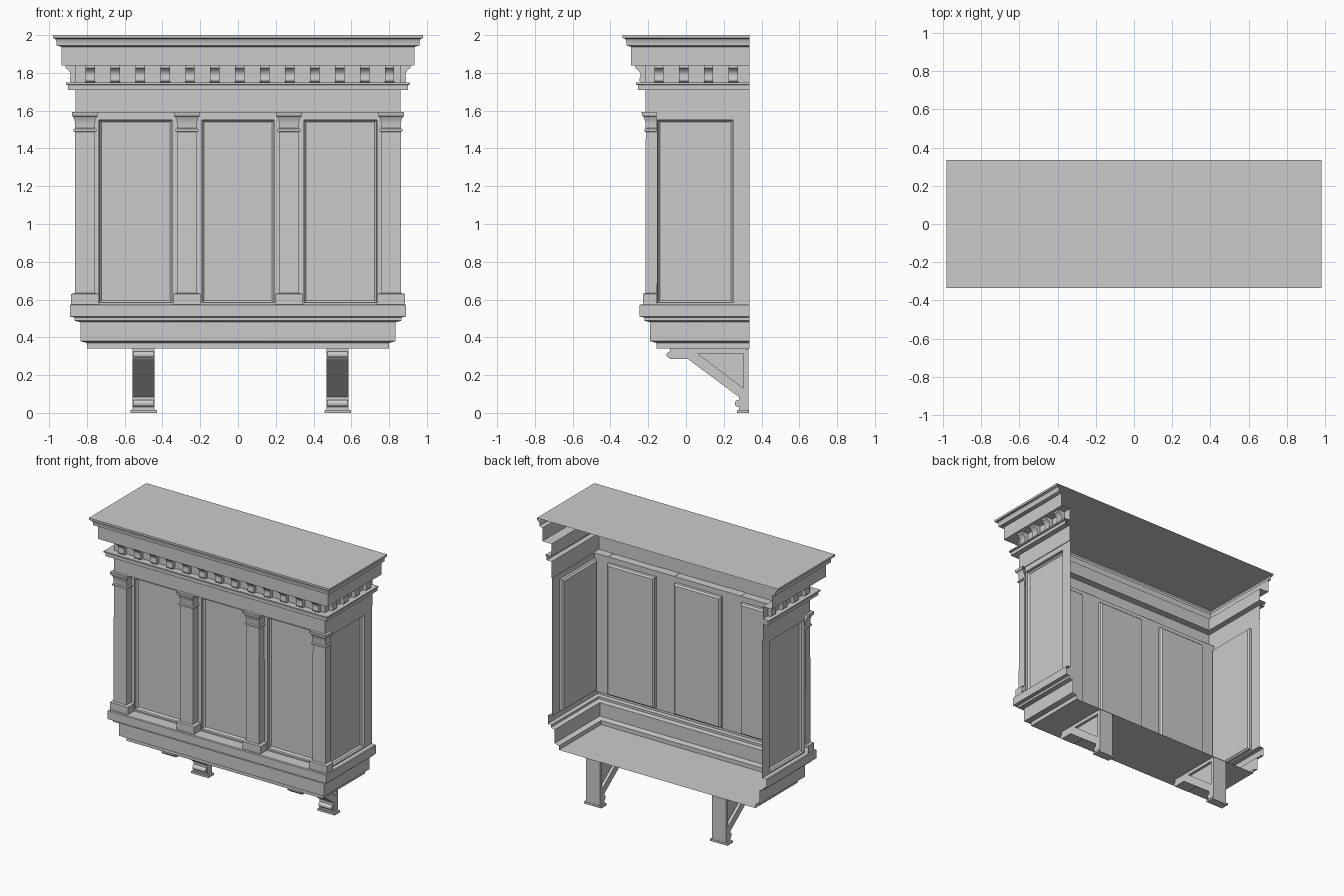
import bpy, bmesh, math
from mathutils import Matrix

cube = bpy.data.objects.get("Cube")
if cube:
    bpy.data.objects.remove(cube)

grey = bpy.data.materials.new("plain_grey")
grey.use_nodes = True
COLOUR = (0.6, 0.6, 0.6, 1)
grey.diffuse_color = COLOUR
grey.node_tree.nodes["Principled BSDF"].inputs["Base Color"].default_value = COLOUR

BACK = 0.335
WALL_X, WALL_Y = 0.855, -0.155
WALL_LOW, WALL_TOP = 0.575, 1.59
parts = []


def finish(bm, name):
    bmesh.ops.remove_doubles(bm, verts=bm.verts, dist=1e-5)
    mesh = bpy.data.meshes.new(name)
    bm.to_mesh(mesh)
    bm.free()
    mesh.materials.append(grey)
    ob = bpy.data.objects.new(name, mesh)
    bpy.context.collection.objects.link(ob)
    parts.append(ob)
    return ob


def three_sided(name, profile, cap):
    """Sweep a profile of (half width, front y, z) round three sides; the back stays open."""
    bm = bmesh.new()
    rows = [[bm.verts.new(p) for p in ((-x, BACK, z), (-x, y, z), (x, y, z), (x, BACK, z))]
            for x, y, z in profile]
    for a, b in zip(rows, rows[1:]):
        for i in range(3):
            bm.faces.new((a[i], a[i + 1], b[i + 1], b[i]))
    if cap == "top":
        bm.faces.new(rows[-1])
    else:
        bm.faces.new(rows[0][::-1])
    return finish(bm, name)


def mitred(points):
    return [(x, 0.645 - x, z) for x, z in points]


# Stepped base with its floor, and crown with its flat top
three_sided("base_moulding", mitred([
    (0.80, 0.34), (0.80, 0.37), (0.835, 0.38), (0.835, 0.48), (0.865, 0.488),
    (0.865, 0.505), (0.89, 0.51), (0.89, 0.57), (0.885, WALL_LOW)])
    + [(WALL_X, WALL_Y, WALL_LOW)], "bottom")
three_sided("crown_moulding", [(WALL_X, WALL_Y, WALL_TOP)] + mitred([
    (0.86, WALL_TOP), (0.86, 1.71), (0.90, 1.71), (0.90, 1.735), (0.91, 1.738),
    (0.91, 1.748), (0.86, 1.748), (0.86, 1.84), (0.935, 1.84), (0.935, 1.938),
    (0.96, 1.945), (0.96, 1.965), (0.967, 1.98), (0.98, 1.985), (0.98, 2.0)]), "top")


def panel_wall(name, edges, place):
    """Wall cut into columns, every second one a sunken panel."""
    bm = bmesh.new()
    heights = (WALL_LOW, 0.585, 1.55, WALL_TOP)
    panels = []
    for i, (u0, u1) in enumerate(zip(edges, edges[1:])):
        for j, (z0, z1) in enumerate(zip(heights, heights[1:])):
            f = bm.faces.new([bm.verts.new(place(u, z))
                              for u, z in ((u0, z0), (u1, z0), (u1, z1), (u0, z1))])
            if i % 2 == 1 and j == 1:
                panels.append(f)
    bmesh.ops.remove_doubles(bm, verts=bm.verts, dist=1e-5)
    for width, depth in ((0.001, -0.018), (0.015, -0.012)):
        bmesh.ops.inset_individual(bm, faces=panels, thickness=width, depth=depth)
    return finish(bm, name)


panel_wall("front_wall", (-WALL_X, -0.735, -0.35, -0.19, 0.19, 0.35, 0.735, WALL_X),
           lambda u, z: (u, WALL_Y, z))
panel_wall("right_side_wall", (-BACK, -0.25, 0.15, -WALL_Y),
           lambda u, z: (-WALL_X, -u, z))
panel_wall("left_side_wall", (WALL_Y, -0.15, 0.25, BACK),
           lambda u, z: (WALL_X, u, z))


def pilaster(x):
    """Square column built from stacked sections of (half width, front y, z)."""
    sections = [(0.073, -0.228, 0.57), (0.073, -0.228, 0.63), (0.053, -0.215, 0.635),
                (0.052, -0.213, 1.487), (0.060, -0.221, 1.49), (0.060, -0.221, 1.502),
                (0.053, -0.214, 1.507), (0.053, -0.215, 1.535), (0.057, -0.219, 1.555),
                (0.064, -0.227, 1.57), (0.069, -0.232, 1.572), (0.069, -0.235, 1.592)]
    bm = bmesh.new()
    rows = [[bm.verts.new(p) for p in ((x - w, WALL_Y, z), (x - w, y, z),
                                       (x + w, y, z), (x + w, WALL_Y, z))]
            for w, y, z in sections]
    for a, b in zip(rows, rows[1:]):
        for i in range(3):
            bm.faces.new((a[i], a[i + 1], b[i + 1], b[i]))
    bm.faces.new(rows[-1])
    finish(bm, "pilaster")


for x in (-0.81, -0.27, 0.27, 0.81):
    pilaster(x)


def prism(bm, outline, width, matrix):
    """Extrude an outline of (out, up) to a width along local x, then place it."""
    ends = [[bm.verts.new(matrix @ Matrix.Translation((s * width / 2, -o, z)).translation)
             for o, z in outline] for s in (-1, 1)]
    n = len(outline)
    bm.faces.new(ends[0])
    bm.faces.new(ends[1][::-1])
    for i in range(n):
        k = (i + 1) % n
        bm.faces.new((ends[0][k], ends[0][i], ends[1][i], ends[1][k]))


# Row of small scrolled blocks under the crown
block = [(0, 1.748), (0.022, 1.748), (0.03, 1.757), (0.031, 1.77), (0.026, 1.785),
         (0.028, 1.80), (0.038, 1.815), (0.052, 1.825), (0.052, 1.84), (0, 1.84)]
bm = bmesh.new()
for i in range(-6, 7):
    prism(bm, block, 0.05, Matrix.Translation((0.01 + i * 0.132, -0.215, 0)))
for side in (-1, 1):
    for i in range(4):
        prism(bm, block, 0.05, Matrix.Translation((side * 0.86, -0.143 + i * 0.131, 0))
              @ Matrix.Rotation(side * math.pi / 2, 4, "Z"))
bmesh.ops.recalc_face_normals(bm, faces=bm.faces)
finish(bm, "scrolled_blocks")


def box(bm, x, y0, y1, z0, z1, width):
    prism(bm, [(-y0, z0), (-y1, z0), (-y1, z1), (-y0, z1)], width, Matrix.Translation((x, 0, 0)))


def bracket(x):
    """Triangular support: open side frames, a web, a foot and two scrolls."""
    at = Matrix.Translation((x, 0, 0))
    width = 0.115
    bm = bmesh.new()
    # top rail, back post and sloping strut
    prism(bm, [(0.085, 0.285), (-0.01, 0.285), (-0.06, 0.315), (-0.31, 0.315),
               (-0.325, 0.34), (0.085, 0.34)], width, at)
    prism(bm, [(-0.28, 0.015), (-0.33, 0.015), (-0.33, 0.34), (-0.305, 0.315),
               (-0.305, 0.13), (-0.28, 0.085)], width, at)
    prism(bm, [(-0.01, 0.285), (-0.28, 0.085), (-0.305, 0.13), (-0.06, 0.315)], width, at)
    prism(bm, [(-0.05, 0.32), (-0.31, 0.32), (-0.31, 0.12)], width - 0.04, at)
    box(bm, x, 0.27, 0.333, 0, 0.015, 0.14)
    for y, z, r in ((-0.087, 0.308, 0.016), (0.276, 0.05, 0.018)):
        bmesh.ops.create_cone(bm, cap_ends=True, segments=20, radius1=r, radius2=r,
                              depth=width - 0.01, matrix=Matrix.Translation((x, y, z))
                              @ Matrix.Rotation(math.pi / 2, 4, "Y"))
    bmesh.ops.recalc_face_normals(bm, faces=bm.faces)
    finish(bm, "bracket")


for x in (-0.5, 0.527):
    bracket(x)

# Smooth the curved faces and keep the edges sharp
bpy.ops.object.select_all(action="DESELECT")
for ob in parts:
    ob.select_set(True)
bpy.context.view_layer.objects.active = parts[0]
bpy.ops.object.shade_smooth_by_angle(angle=math.radians(30))
